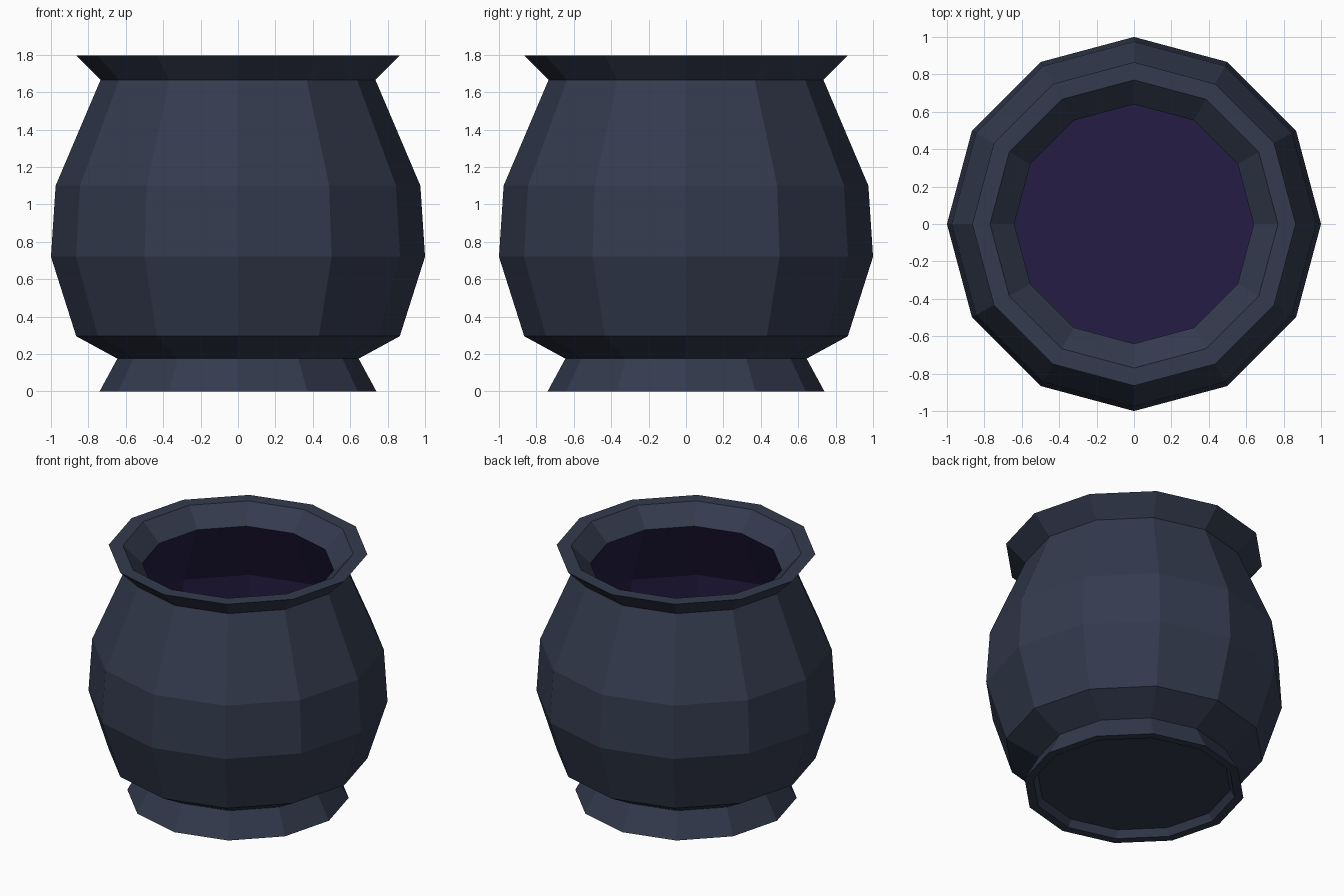
import bpy, bmesh
from math import cos, sin, pi

if "Cube" in bpy.data.objects:
    bpy.data.objects.remove(bpy.data.objects["Cube"])

SIDES = 12


def material(name, rgb):
    m = bpy.data.materials.new(name)
    m.diffuse_color = (*rgb, 1)
    m.use_nodes = True
    m.node_tree.nodes["Principled BSDF"].inputs["Base Color"].default_value = m.diffuse_color
    return m


def lathe(name, profile, mat, cap_start=False, cap_end=False):
    """Revolve (radius, height) points into a flat-faced surface."""
    bm = bmesh.new()
    rings = [[bm.verts.new((r * cos(2 * pi * i / SIDES), r * sin(2 * pi * i / SIDES), z))
              for i in range(SIDES)] for r, z in profile]
    for a, b in zip(rings, rings[1:]):
        for i in range(SIDES):
            j = (i + 1) % SIDES
            bm.faces.new((a[i], a[j], b[j], b[i]))
    if cap_start:
        bm.faces.new(rings[0][::-1])
    if cap_end:
        bm.faces.new(rings[-1])
    mesh = bpy.data.meshes.new(name)
    bm.to_mesh(mesh)
    bm.free()
    mesh.materials.append(mat)
    obj = bpy.data.objects.new(name, mesh)
    bpy.context.collection.objects.link(obj)
    return obj


iron = material("dark_iron", (0.034, 0.043, 0.076))
purple = material("dark_purple", (0.018, 0.012, 0.056))

# Outer pot: recessed underside, flared foot, belly, flared rim and inner lip
lathe("pot_body", [
    (0.65, 0.05), (0.68, 0.0), (0.74, 0.0), (0.645, 0.175),
    (0.865, 0.295), (1.0, 0.72), (0.975, 1.10), (0.735, 1.665),
    (0.865, 1.795), (0.77, 1.795), (0.64, 1.67)], iron, cap_start=True)

# Hollow interior: walls and floor
lathe("pot_interior", [
    (0.64, 1.67), (0.86, 1.21), (0.89, 0.75), (0.77, 0.36)], purple, cap_end=True)
